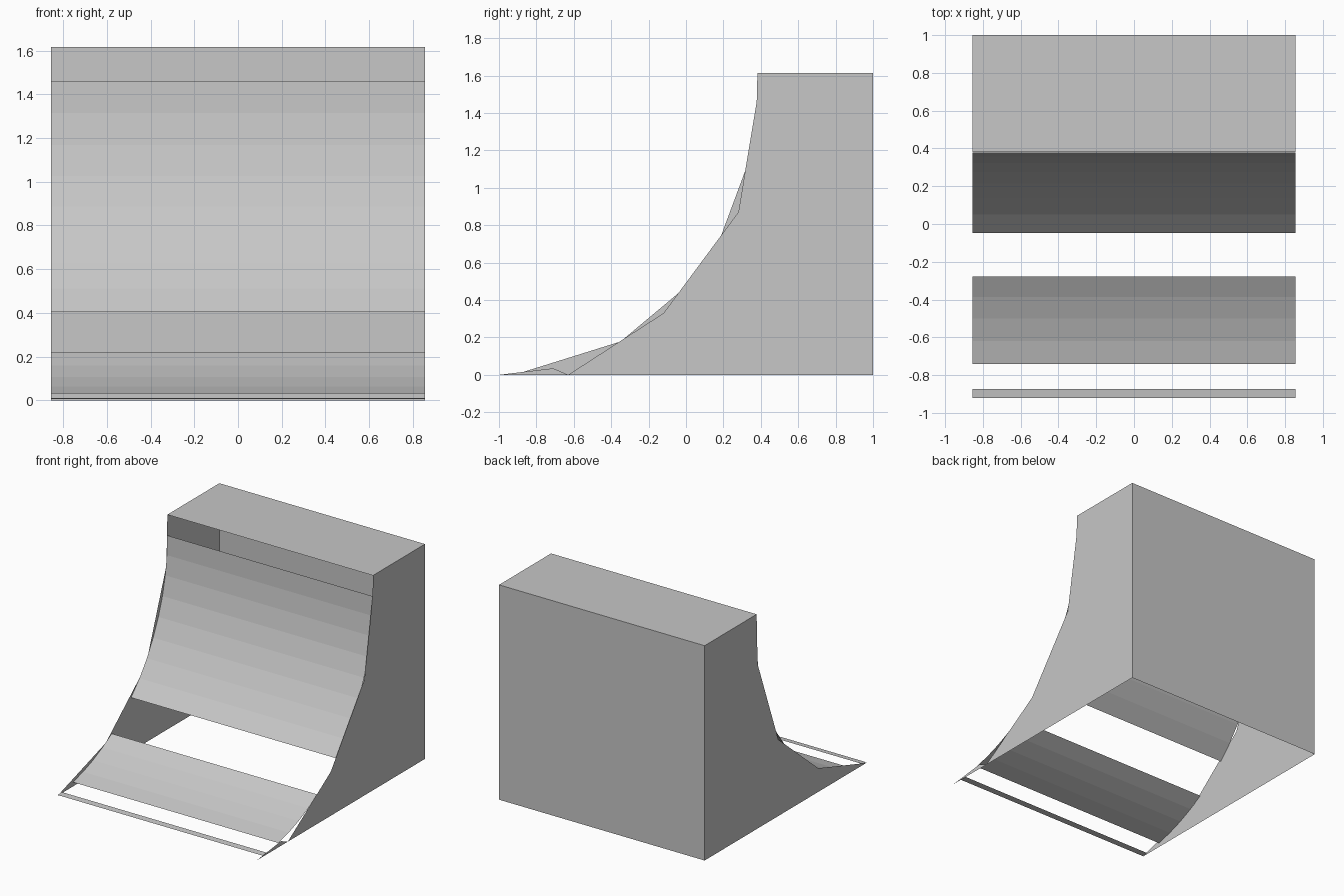
import bpy
import math

cube = bpy.data.objects.get("Cube")
if cube:
    bpy.data.objects.remove(cube, do_unlink=True)

HALF = 0.855            # half width
TOP = 1.615             # deck height
LIP = 0.382             # front edge of the deck
RADIUS, CENTRE = 1.42, -1.04   # ramp arc

grey = bpy.data.materials.new("plain grey")
grey.use_nodes = True
grey.diffuse_color = (0.57, 0.57, 0.57, 1)
grey.node_tree.nodes["Principled BSDF"].inputs["Base Color"].default_value = (0.57, 0.57, 0.57, 1)


def add_mesh(name, verts, faces):
    mesh = bpy.data.meshes.new(name)
    mesh.from_pydata(verts, [], faces)
    mesh.materials.append(grey)
    mesh.update()
    obj = bpy.data.objects.new(name, mesh)
    bpy.context.collection.objects.link(obj)
    return obj


def sheet(name, path):
    """Sweep a (y, z) path across the full width."""
    verts = [(x, y, z) for y, z in path for x in (-HALF, HALF)]
    faces = [(i, i + 1, i + 3, i + 2) for i in range(0, len(verts) - 2, 2)]
    return add_mesh(name, verts, faces)


def panel(name, x, outline):
    """Flat side panel from a (y, z) outline."""
    order = list(range(len(outline)))
    if x < 0:
        order.reverse()
    return add_mesh(name, [(x, y, z) for y, z in outline], [order])


def arc(start, end, steps):
    """Points on the ramp curve between two angles in degrees."""
    angles = [math.radians(start + (end - start) * i / steps) for i in range(steps + 1)]
    return [(CENTRE + RADIUS * math.sin(a), RADIUS * (1 - math.cos(a))) for a in angles]


# Deck and back wall
sheet("deck", [(LIP, TOP), (1, TOP)])
sheet("back_wall", [(1, TOP), (1, 0)])

# Riding surface in three strips with open gaps between
sheet("upper_ramp", arc(44.3, 91.6, 8))
sheet("lower_ramp", arc(12.2, 32.4, 4))
sheet("front_strip", arc(4.8, 6.7, 1))

# Side panels, each with its own coarse curve
back = [(1, 0), (1, TOP), (LIP, TOP), (0.378, 1.46)]
panel("left_side", HALF, back + [(0.28, 0.87), (-0.12, 0.33), (-0.63, 0)])
panel("left_toe", HALF, [(-0.63, 0), (-0.71, 0.035), (-1, 0)])
panel("right_side", -HALF, back + [(0.37, 1.235), (0.125, 0.575), (-0.35, 0.178), (-0.92, 0)])
